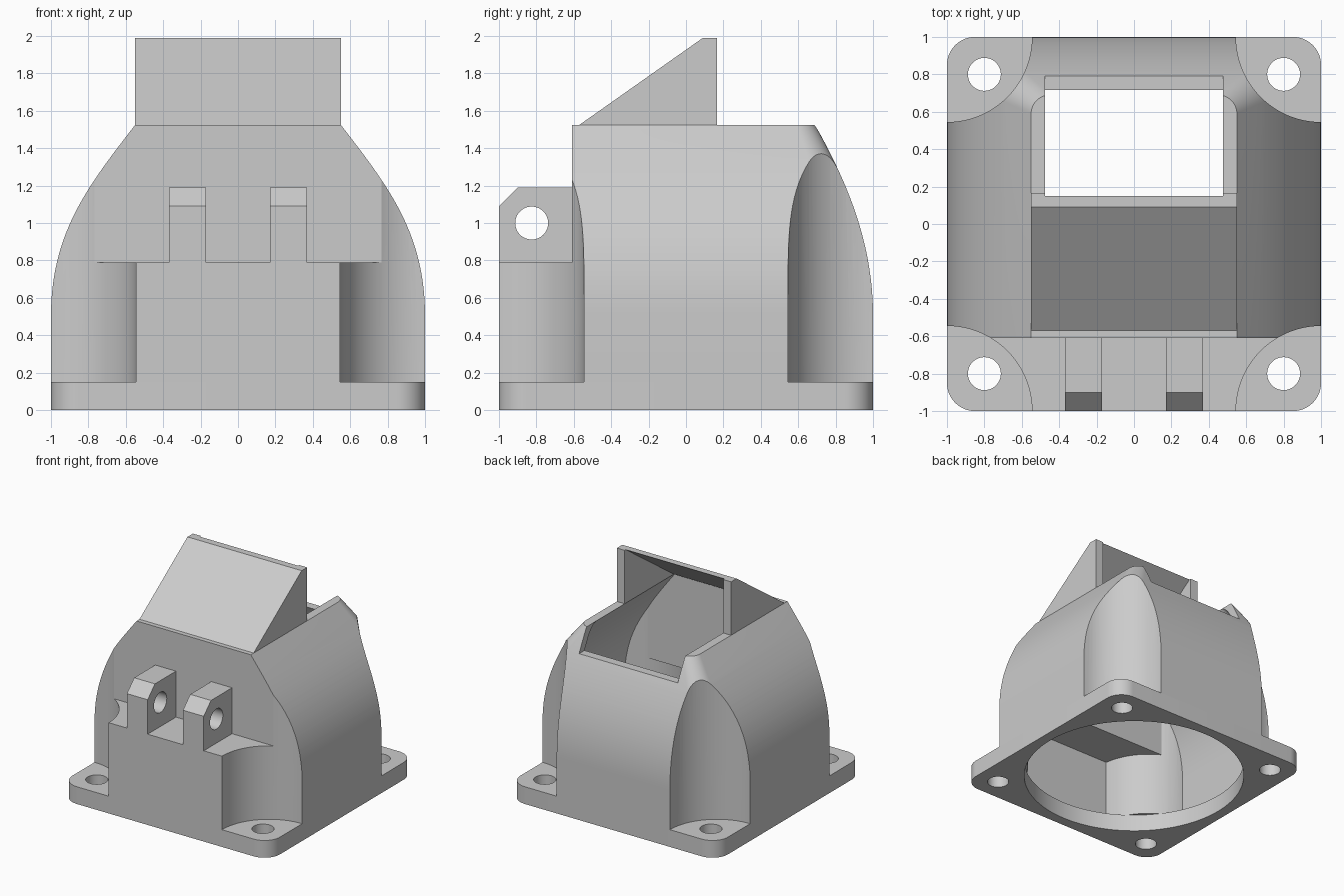
import bpy, bmesh, math
from mathutils import Matrix

cube = bpy.data.objects.get("Cube")
if cube:
    bpy.data.objects.remove(cube, do_unlink=True)

grey = bpy.data.materials.new("plain grey")
grey.use_nodes = True
grey.diffuse_color = (0.6, 0.6, 0.6, 1)
grey.node_tree.nodes["Principled BSDF"].inputs["Base Color"].default_value = (0.6, 0.6, 0.6, 1)

WALL = 0.075      # wall thickness
BASE = 0.15       # flange height
TOP = 1.525       # rim height
LEDGE = 0.79      # front shelf height
FACE = -0.61      # upper front wall
SCOOP = 0.455     # radius of the corner scoops
CORNERS = [(x, y) for x in (-1, 1) for y in (-1, 1)]


def finish(name, bm):
    bmesh.ops.recalc_face_normals(bm, faces=bm.faces)
    mesh = bpy.data.meshes.new(name)
    bm.to_mesh(mesh)
    bm.free()
    mesh.materials.append(grey)
    obj = bpy.data.objects.new(name, mesh)
    bpy.context.collection.objects.link(obj)
    return obj


def loft(name, rings):
    """Skin a stack of closed rings and cap both ends."""
    bm = bmesh.new()
    loops = [[bm.verts.new(p) for p in ring] for ring in rings]
    n = len(loops[0])
    for a, b in zip(loops, loops[1:]):
        for i in range(n):
            j = (i + 1) % n
            bm.faces.new((a[i], a[j], b[j], b[i]))
    bm.faces.new(loops[0])
    bm.faces.new(loops[-1])
    return finish(name, bm)


def prism(name, profile, x0, x1):
    """Extrude a (y, z) outline along x."""
    return loft(name, [[(x, y, z) for y, z in profile] for x in (x0, x1)])


def block(name, x, y0, y1, z0, z1):
    return prism(name, [(y0, z0), (y1, z0), (y1, z1), (y0, z1)], -x, x)


def cylinders(name, spots, radius, z0, z1, segments=96):
    bm = bmesh.new()
    for x, y in spots:
        bmesh.ops.create_cone(bm, cap_ends=True, segments=segments, radius1=radius,
                              radius2=radius, depth=z1 - z0,
                              matrix=Matrix.Translation((x, y, (z0 + z1) / 2)))
    return finish(name, bm)


def cut(target, tool):
    mod = target.modifiers.new("cut", "BOOLEAN")
    mod.operation = "DIFFERENCE"
    mod.solver = "EXACT"
    mod.object = tool
    bpy.context.view_layer.objects.active = target
    bpy.ops.object.modifier_apply(modifier=mod.name)
    bpy.data.objects.remove(tool, do_unlink=True)


def rounded_rect(half, front, back, r_front, r_back, z, steps=14):
    """Rectangle in plan with separate front and back corner radii."""
    ring = []
    corners = [(1, back, r_back, 0), (-1, back, r_back, 90),
               (-1, front, r_front, 180), (1, front, r_front, 270)]
    for side, y, r, start in corners:
        cx = side * (half - r)
        cy = y - r if start < 180 else y + r
        for i in range(steps + 1 if r else 1):
            a = math.radians(start + 90 * i / steps)
            ring.append((cx + r * math.cos(a), cy + r * math.sin(a), z))
    return ring


def bezier(p, t):
    s = 1 - t
    return s**3 * p[0] + 3 * s * s * t * p[1] + 3 * s * t * t * p[2] + t**3 * p[3]


def reach(widths, heights, z):
    """Distance of a curved wall from the centre at height z."""
    lo, hi = 0.0, 1.0
    for _ in range(30):
        mid = (lo + hi) / 2
        if bezier(heights, mid) < z:
            lo = mid
        else:
            hi = mid
    return bezier(widths, lo)


def shell(name, inset, z0, z1):
    """Dome that narrows at the sides and back, vertical at the front."""
    levels = [z0] + [0.5 + (TOP - 0.5) * i / 40 for i in range(41)]
    if z1 > TOP:
        levels.append(z1)
    rings = []
    for z in levels:
        half = reach((1, 1, 0.8, 0.55), (0.5, 0.95, 1.2, TOP), z) - inset
        back = reach((1, 1, 0.86, 0.69), (0.5, 0.9, 1.22, TOP), z) - inset
        k = min(max((z - 0.5) / (TOP - 0.5), 0), 1)
        radius = 0.3 + (0.1 - 0.3) * k - inset / 2
        rings.append(rounded_rect(half, -1 + inset, back, 0, radius, z))
    return loft(name, rings)


# Mounting flange with a round mouth and four screw holes
flange = loft("mounting_flange",
              [rounded_rect(1, -1, 1, 0.15, 0.15, z) for z in (0, BASE)])
cut(flange, cylinders("mouth_cutter", [(0, 0)], 0.91, -0.1, 0.3, 128))
cut(flange, cylinders("screw_cutter", [(0.8 * x, 0.8 * y) for x, y in CORNERS],
                      0.088, -0.1, 0.3, 48))

# Hollow interior: same form, one wall thickness inside
cavity = shell("cavity_cutter", WALL, 0.1, 1.7)
cut(cavity, cylinders("inner_scoops", CORNERS, SCOOP + WALL, 0, 2))
cut(cavity, block("inner_step", 1.2, -1.2, FACE + WALL, LEDGE - WALL, 2))

# Duct body with corner scoops, front shelf and rear notch
body = shell("duct_body", 0, BASE, TOP)
cut(body, cylinders("outer_scoops", CORNERS, SCOOP, 0, 2))
cut(body, block("front_step", 1.2, -1.2, FACE, LEDGE, 2))
cut(body, cavity)
cut(body, block("rear_notch", 0.475, 0.3, 1.2, 1.33, 2))

# Pair of hinge lugs on the shelf
lugs = []
for side, x in (("right", -0.27), ("left", 0.27)):
    lug = prism(side + "_hinge_lug",
                [(-1, LEDGE), (FACE, LEDGE), (FACE, 1.19), (-0.9, 1.19), (-1, 1.09)],
                x - 0.1, x + 0.1)
    pin = cylinders("pin_cutter", [(0, 0)], 0.088, -0.2, 0.2, 48)
    pin.data.transform(Matrix.Translation((x, -0.825, 1.0))
                       @ Matrix.Rotation(math.pi / 2, 4, "Y"))
    cut(lug, pin)
    lugs.append(lug)

# Sloping hood: two cheeks and a roof plate
cheek = [(-0.57, TOP), (0.165, TOP), (0.165, 1.99), (0.09, 1.99)]
hood = [prism("right_hood_cheek", cheek, -0.55, -0.475),
        prism("left_hood_cheek", cheek, 0.475, 0.55),
        prism("hood_roof", [(-0.57, TOP), (-0.51, TOP), (0.15, 1.99), (0.09, 1.99)],
              -0.475, 0.475)]

# Smooth curved walls, keep edges crisp
bpy.ops.object.select_all(action="DESELECT")
for obj in [flange, body] + lugs + hood:
    obj.select_set(True)
bpy.context.view_layer.objects.active = body
bpy.ops.object.shade_smooth_by_angle(angle=math.radians(25))
